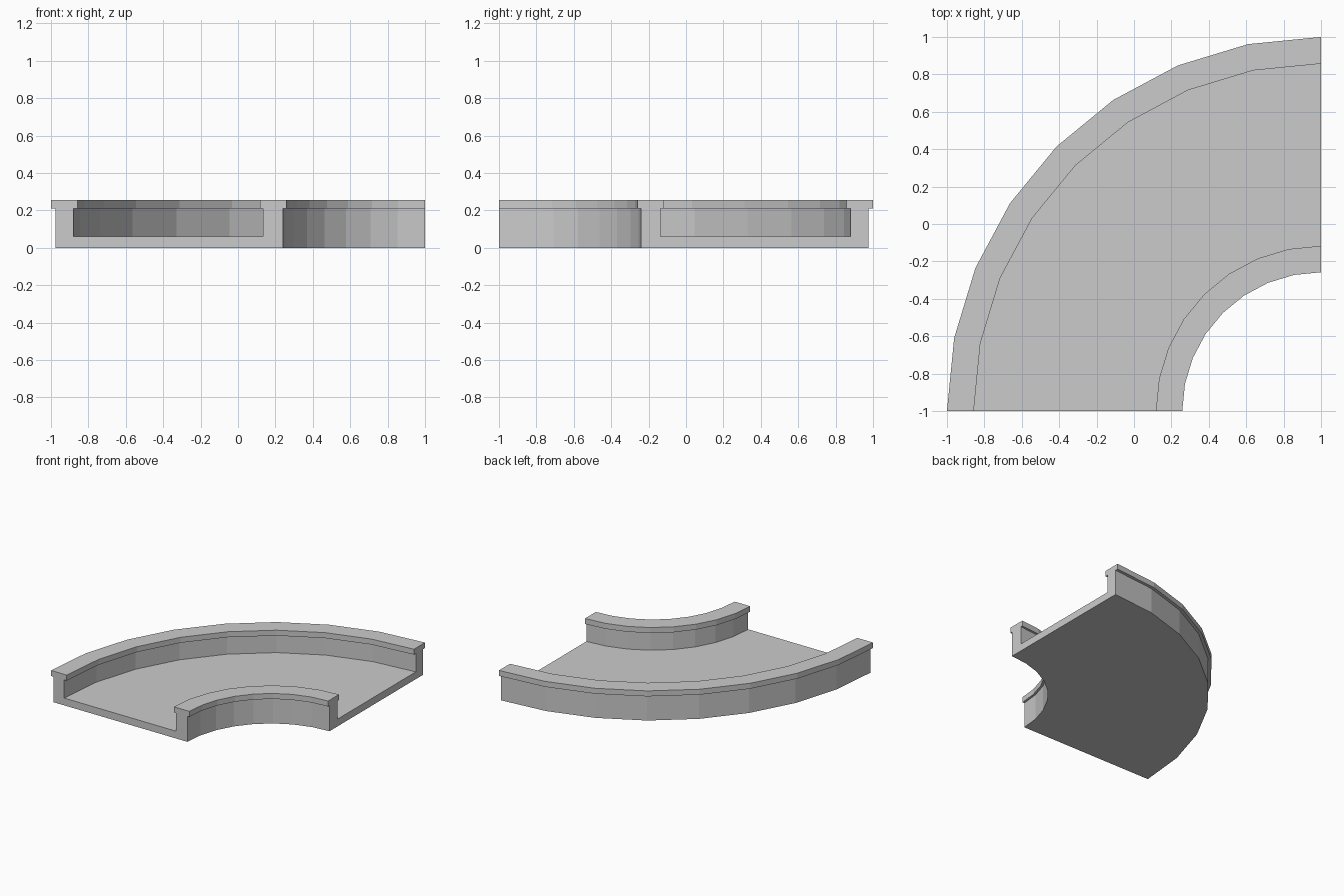
import bpy, bmesh
from math import radians
from mathutils import Vector

if "Cube" in bpy.data.objects:
    bpy.data.objects.remove(bpy.data.objects["Cube"])

CENTRE = Vector((1, -1, 0))   # bend centre
SEGMENTS = 8

# Trough cross-section as (radius, height): floor, two walls, overhanging lips
PROFILE = [
    (0.76, 0.0), (1.975, 0.0),
    (1.975, 0.21), (2.0, 0.21), (2.0, 0.255), (1.857, 0.255), (1.857, 0.21), (1.88, 0.21),
    (1.88, 0.06), (0.865, 0.06),
    (0.865, 0.21), (0.883, 0.21), (0.883, 0.255), (0.742, 0.255), (0.742, 0.21), (0.76, 0.21),
]

bm = bmesh.new()

# Cross-section at the front end of the bend
verts = [bm.verts.new(CENTRE + Vector((-r, 0, z))) for r, z in PROFILE]
start_cap = bm.faces.new(verts)

# Sweep a quarter turn, keeping both end caps
edges = list(start_cap.edges)
result = bmesh.ops.spin(bm, geom=verts + edges, cent=CENTRE, axis=(0, 0, 1),
                        angle=radians(-90), steps=SEGMENTS)
end_edges = [e for e in result["geom_last"] if isinstance(e, bmesh.types.BMEdge)]
bmesh.ops.contextual_create(bm, geom=end_edges)
bmesh.ops.recalc_face_normals(bm, faces=bm.faces[:])

mesh = bpy.data.meshes.new("curved_channel")
bm.to_mesh(mesh)
bm.free()
channel = bpy.data.objects.new("curved_channel", mesh)
bpy.context.collection.objects.link(channel)
